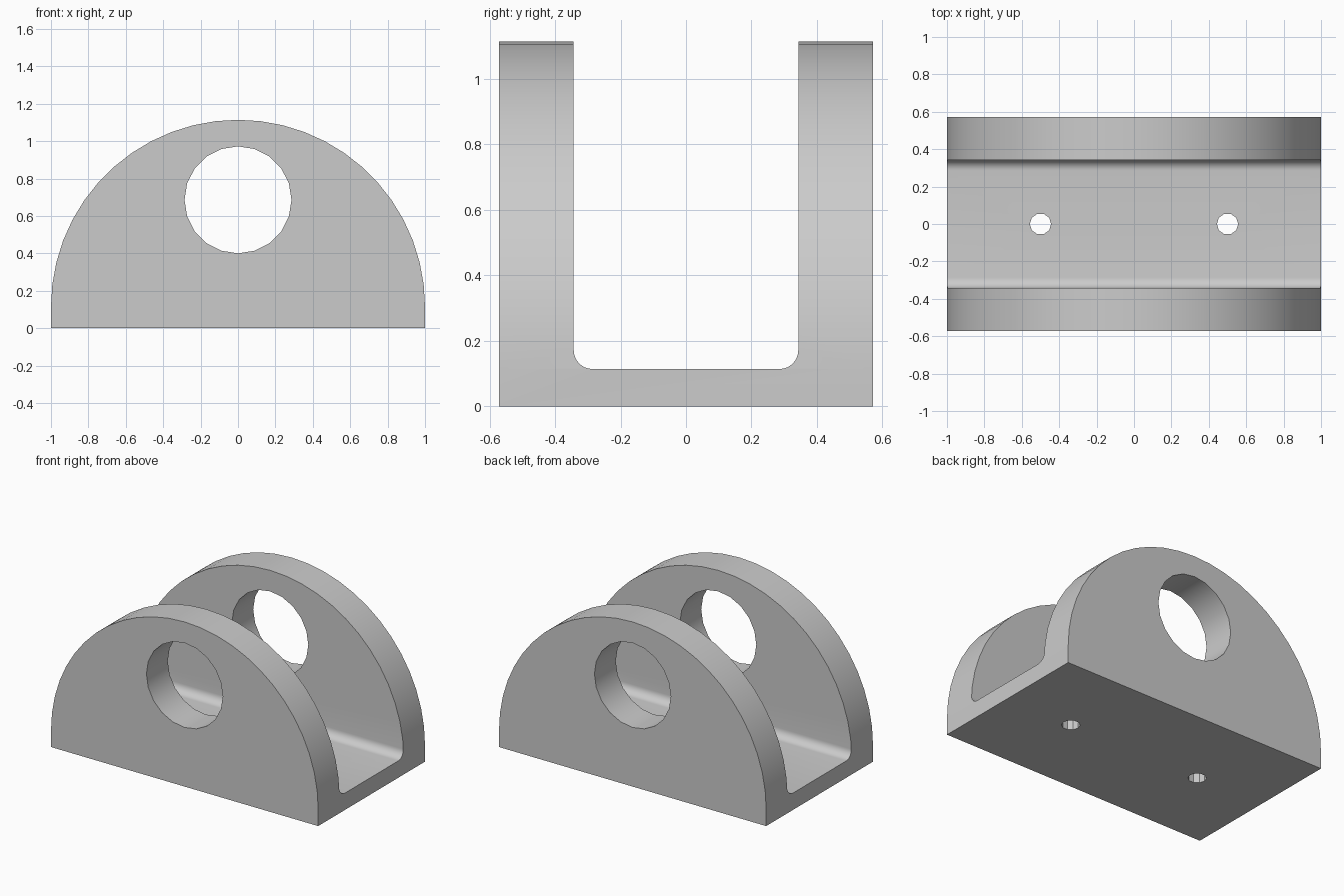
import bpy, bmesh
from math import pi, sin, cos
from mathutils import Vector

cube = bpy.data.objects.get("Cube")
if cube:
    bpy.data.objects.remove(cube)

RADIUS, FLOOR, DEPTH, INNER, FILLET = 1.0, 0.114, 0.571, 0.343, 0.057

grey = bpy.data.materials.new("plain_grey")
grey.use_nodes = True
grey.diffuse_color = (0.6, 0.6, 0.6, 1)
grey.node_tree.nodes["Principled BSDF"].inputs["Base Color"].default_value = (0.6, 0.6, 0.6, 1)


def arc(u, v, r, start, end, steps):
    return [(u + r * cos(start + (end - start) * i / steps),
             v + r * sin(start + (end - start) * i / steps)) for i in range(steps + 1)]


def prism(name, points, place, direction):
    """Extrude a flat outline, mapped into space by place, along direction."""
    bm = bmesh.new()
    face = bm.faces.new([bm.verts.new(place(u, v)) for u, v in points])
    grown = bmesh.ops.extrude_face_region(bm, geom=[face])["geom"]
    bmesh.ops.translate(bm, vec=Vector(direction),
                        verts=[g for g in grown if isinstance(g, bmesh.types.BMVert)])
    bmesh.ops.recalc_face_normals(bm, faces=bm.faces)
    mesh = bpy.data.meshes.new(name)
    bm.to_mesh(mesh)
    bm.free()
    mesh.materials.append(grey)
    obj = bpy.data.objects.new(name, mesh)
    bpy.context.collection.objects.link(obj)
    return obj


def combine(target, cutter, operation):
    cutter.hide_render = True
    mod = target.modifiers.new(cutter.name, "BOOLEAN")
    mod.operation, mod.solver, mod.object = operation, "EXACT", cutter
    bpy.ops.object.modifier_apply(modifier=mod.name)
    bpy.data.objects.remove(cutter)


# U-shaped channel with rounded inner corners, running along x
top = RADIUS + FLOOR + 0.1
channel = [(-DEPTH, 0), (DEPTH, 0), (DEPTH, top), (INNER, top)]
channel += arc(INNER - FILLET, FLOOR + FILLET, FILLET, 0, -pi / 2, 8)
channel += arc(-INNER + FILLET, FLOOR + FILLET, FILLET, -pi / 2, -pi, 8)
channel += [(-INNER, top), (-DEPTH, top)]
bracket = prism("clevis_bracket", channel, lambda u, v: (-1.1, u, v), (2.2, 0, 0))
bpy.ops.object.select_all(action="DESELECT")
bracket.select_set(True)
bpy.context.view_layer.objects.active = bracket

# Arched outline trims both cheeks
along_y = lambda u, v: (u, -1, v)
arch = [(-RADIUS, -0.2), (RADIUS, -0.2)] + arc(0, FLOOR, RADIUS, 0, pi, 26)
combine(bracket, prism("arch_outline", arch, along_y, (0, 2, 0)), "INTERSECT")

# Pin hole through both cheeks
pin = arc(0, 0.686, 0.286, 0, 2 * pi, 20)[:-1]
combine(bracket, prism("pin_hole", pin, along_y, (0, 2, 0)), "DIFFERENCE")

# Mounting holes through the floor
for x in (-0.5, 0.5):
    bolt = arc(x, 0, 0.057, 0, 2 * pi, 10)[:-1]
    combine(bracket, prism("bolt_hole", bolt, lambda u, v: (u, v, -0.1), (0, 0, 0.4)), "DIFFERENCE")

bpy.ops.object.shade_smooth_by_angle(angle=pi / 6)
